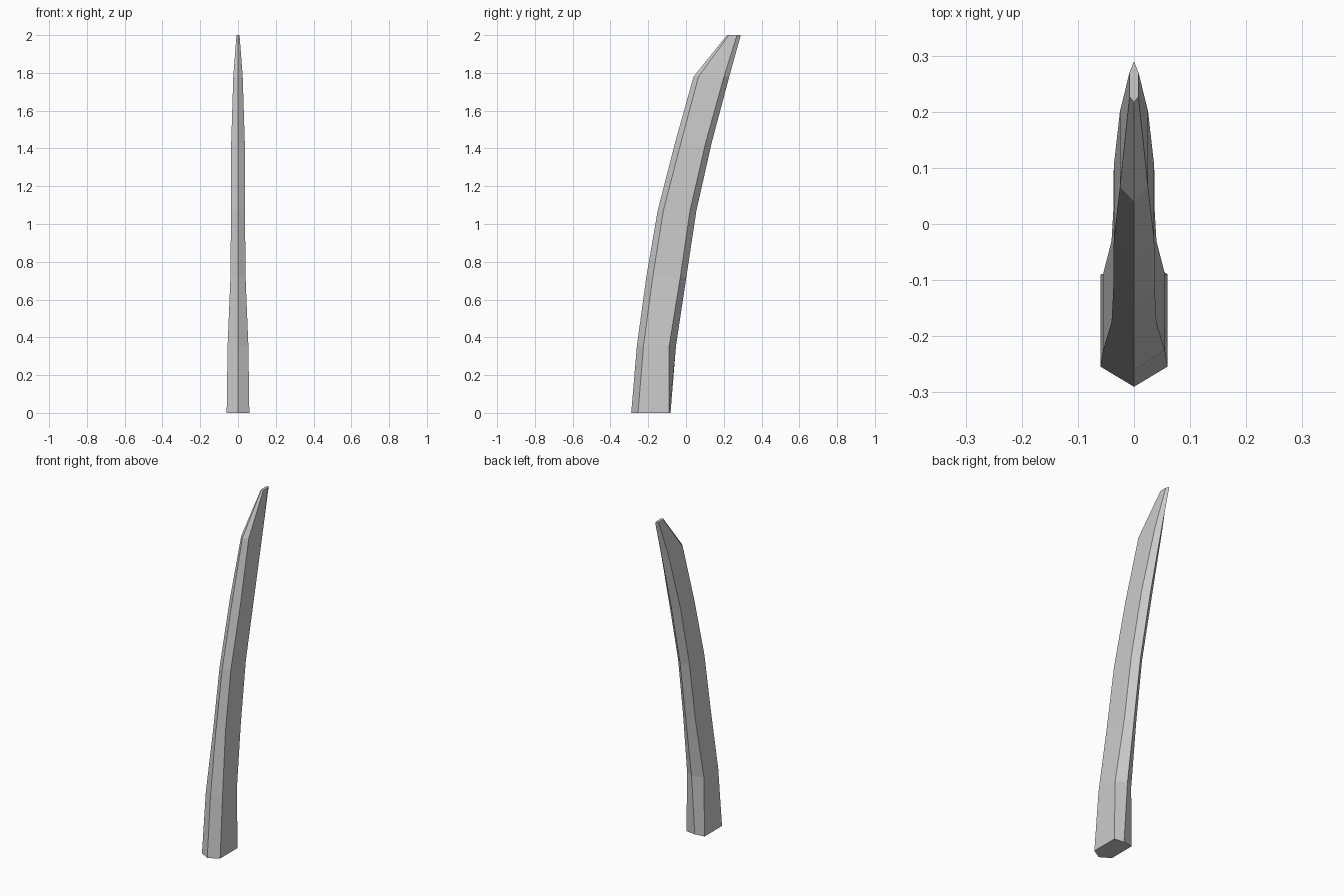
import bpy, bmesh

if "Cube" in bpy.data.objects:
    bpy.data.objects.remove(bpy.data.objects["Cube"])

# Blade stations: height, half width, then y of front ridge, front edge, back edge, back ridge
stations = [
    (0.00, 0.060, -0.290, -0.254, -0.090, -0.082),
    (0.355, 0.055, -0.260, -0.225, -0.089, -0.053),
    (0.72, 0.040, -0.210, -0.176, -0.030, 0.002),
    (1.07, 0.037, -0.150, -0.120, 0.021, 0.055),
    (1.43, 0.036, -0.058, -0.027, 0.104, 0.136),
    (1.78, 0.025, 0.040, 0.066, 0.201, 0.229),
    (2.00, 0.008, 0.217, 0.227, 0.270, 0.290),
]

bm = bmesh.new()

# Six-sided section rings: sharp ridge at front and back, flat sides
rings = []
for z, w, fr, fe, be, br in stations:
    section = [(0, fr), (w, fe), (w, be), (0, br), (-w, be), (-w, fe)]
    rings.append([bm.verts.new((x, y, z)) for x, y in section])

# Skin between rings
for a, b in zip(rings, rings[1:]):
    for i in range(6):
        j = (i + 1) % 6
        bm.faces.new((a[i], a[j], b[j], b[i]))

# Base and tip caps
bm.faces.new(rings[0][::-1])
bm.faces.new(rings[-1])
bmesh.ops.recalc_face_normals(bm, faces=bm.faces)

mesh = bpy.data.meshes.new("curved_blade")
bm.to_mesh(mesh)
bm.free()
blade = bpy.data.objects.new("curved_blade", mesh)
bpy.context.collection.objects.link(blade)
